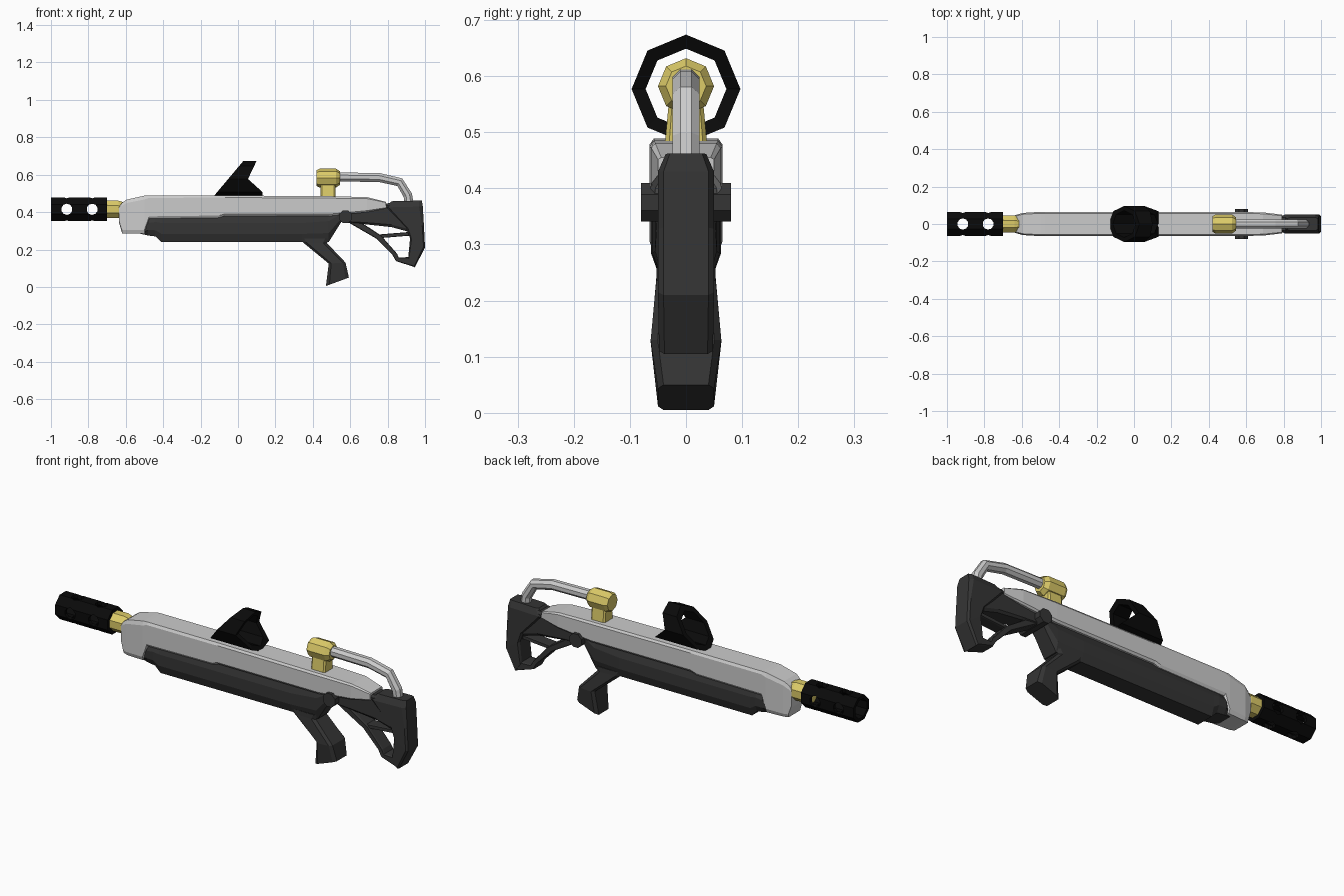
import bpy, math
from mathutils import Vector

if "Cube" in bpy.data.objects:
    bpy.data.objects.remove(bpy.data.objects["Cube"])


def material(name, rgb):
    m = bpy.data.materials.new(name)
    m.diffuse_color = (*rgb, 1)
    m.use_nodes = True
    m.node_tree.nodes["Principled BSDF"].inputs["Base Color"].default_value = m.diffuse_color
    return m


DARK = material("dark_polymer", (0.035, 0.035, 0.035))
BLACK = material("black_metal", (0.003, 0.003, 0.003))
BRASS = material("brass", (0.72, 0.6, 0.14))


def mesh_object(name, verts, faces, mat=None):
    me = bpy.data.meshes.new(name)
    me.from_pydata(verts, [], faces)
    ob = bpy.data.objects.new(name, me)
    bpy.context.collection.objects.link(ob)
    if mat:
        me.materials.append(mat)
    return ob


def loft(name, rings, mat=None, closed=False):
    """Skin equal-sized rings; cap the ends, or join last to first."""
    n, k = len(rings[0]), len(rings)
    verts = [p for r in rings for p in r]
    faces = []
    for i in range(k if closed else k - 1):
        a, b = i * n, (i + 1) % k * n
        faces += [(a + j, a + (j + 1) % n, b + (j + 1) % n, b + j) for j in range(n)]
    if not closed:
        faces += [tuple(range(n))[::-1], tuple(range((k - 1) * n, k * n))]
    ob = mesh_object(name, verts, faces, mat)
    import bmesh
    bm = bmesh.new()
    bm.from_mesh(ob.data)
    bmesh.ops.recalc_face_normals(bm, faces=bm.faces)
    bm.to_mesh(ob.data)
    bm.free()
    return ob


def slab(name, stations, mat=None, c=0.1, narrow=0.8):
    """Each station (ax, az, bx, bz, w): chamfered section from a to b, half width w."""
    rings = []
    for ax, az, bx, bz, w in stations:
        prof = [(0, narrow * w), (c, w), (1 - c, w), (1, narrow * w)]
        prof += [(t, -y) for t, y in reversed(prof)]
        rings.append([(ax + (bx - ax) * t, y, az + (bz - az) * t) for t, y in prof])
    return loft(name, rings, mat)


def circle_x(x, z, r, n=8, phase=0.0):
    return [(x, r * math.sin(phase + math.tau * i / n), z + r * math.cos(phase + math.tau * i / n))
            for i in range(n)]


def upright(rows):
    return [(x, zb, x, zt, w) for x, zb, zt, w in rows]


# upper receiver shell
slab("receiver", upright([
    (-0.635, 0.34, 0.43, 0.048), (-0.62, 0.287, 0.45, 0.052), (-0.595, 0.285, 0.467, 0.059),
    (-0.5, 0.285, 0.488, 0.065), (-0.475, 0.365, 0.489, 0.065), (-0.1, 0.37, 0.489, 0.065),
    (-0.07, 0.38, 0.489, 0.065), (0.5, 0.38, 0.485, 0.065), (0.69, 0.4, 0.48, 0.062),
    (0.79, 0.42, 0.455, 0.05)]), narrow=0.88)

# lower receiver and handguard
slab("lower_body", upright([
    (-0.525, 0.285, 0.3, 0.05), (-0.48, 0.275, 0.37, 0.062), (-0.44, 0.27, 0.38, 0.063),
    (-0.41, 0.24, 0.385, 0.062), (0.34, 0.24, 0.385, 0.06), (0.485, 0.24, 0.4, 0.055),
    (0.56, 0.36, 0.41, 0.05)]), DARK, c=0.3, narrow=0.75)

# grip
slab("grip", [(0.33, 0.26, 0.49, 0.26, 0.052), (0.345, 0.24, 0.475, 0.235, 0.053),
              (0.485, 0.125, 0.575, 0.13, 0.063), (0.47, 0.005, 0.593, 0.05, 0.05)],
     DARK, c=0.15, narrow=0.8)
bpy.data.objects["grip"].data.vertices.foreach_get  # flat low-poly mesh

# stock: butt, top bar, lower strut and thin brace
slab("stock_butt", [(0.82, 0.458, 0.983, 0.462, 0.036), (0.785, 0.425, 0.988, 0.43, 0.05),
                    (0.9, 0.31, 0.994, 0.33, 0.05), (0.92, 0.26, 1.0, 0.21, 0.05),
                    (0.91, 0.155, 0.945, 0.105, 0.048)], DARK)
slab("stock_top_bar", upright([(0.57, 0.345, 0.4, 0.045), (0.68, 0.335, 0.43, 0.045),
                               (0.82, 0.32, 0.45, 0.045), (0.93, 0.29, 0.44, 0.045)]), DARK)
slab("stock_strut", [(0.59, 0.345, 0.62, 0.37, 0.04), (0.74, 0.258, 0.765, 0.275, 0.038),
                     (0.825, 0.172, 0.85, 0.178, 0.038), (0.845, 0.138, 0.86, 0.157, 0.04),
                     (0.945, 0.106, 0.92, 0.16, 0.045)], DARK)
slab("stock_brace", upright([(0.745, 0.26, 0.28, 0.03), (0.93, 0.275, 0.295, 0.03)]), DARK)

# pivot pin through the stock hinge
bpy.ops.mesh.primitive_cylinder_add(vertices=8, radius=0.037, depth=0.16,
                                    location=(0.575, 0, 0.375),
                                    rotation=(math.pi / 2, math.pi / 8, 0))
pin = bpy.context.object
pin.name = "hinge_pin"
pin.data.materials.append(DARK)

# brass barrel collar
loft("barrel_collar", [circle_x(x, 0.415, r, 8, math.pi / 8)
                       for x, r in ((-0.72, 0.05), (-0.64, 0.05), (-0.6, 0.038))], BRASS)

# muzzle brake: octagonal tube with drilled ports
ph = math.pi / 8
brake = loft("muzzle_brake", [circle_x(x, 0.415, r, 8, ph) for x, r in (
    (-1.0, 0.068), (-0.7, 0.068), (-0.7, 0.05), (-1.0, 0.05))], BLACK, closed=True)
for x in (-0.915, -0.78):
    for rot in ((0, 0, 0), (math.pi / 2, 0, 0)):
        bpy.ops.mesh.primitive_cylinder_add(vertices=10, radius=0.03, depth=0.3,
                                            location=(x, 0, 0.415), rotation=rot)
        cutter = bpy.context.object
        mod = brake.modifiers.new("port", "BOOLEAN")
        mod.operation, mod.solver, mod.object = "DIFFERENCE", "EXACT", cutter
        bpy.context.view_layer.objects.active = brake
        bpy.ops.object.modifier_apply(modifier=mod.name)
        bpy.data.objects.remove(cutter)

# raked octagonal sight ring, narrow at the top and long at the base
def sight_ring(r, rear):
    ring = []
    for _, y, z in circle_x(0, 0.577, r):
        t = (z - 0.485) / 0.19
        if not rear:
            x = -0.13 + 0.16 * t
        elif z > 0.57:
            x = 0.05 + 0.05 * (z - 0.57) / 0.105
        else:
            x = 0.05 + 0.08 * min(1, (0.57 - z) / 0.06)
        ring.append((x, y, z))
    return ring


loft("sight_ring", [sight_ring(0.097, False), sight_ring(0.097, True),
                    sight_ring(0.072, True), sight_ring(0.072, False)], BLACK, closed=True)

# brass pipe fitting and its post
loft("pipe_fitting", [circle_x(x, 0.582, r) for x, r in (
    (0.42, 0.042), (0.435, 0.05), (0.525, 0.05), (0.545, 0.036))], BRASS)
slab("fitting_post", [(0.44, 0.475, 0.52, 0.475, 0.038), (0.44, 0.56, 0.52, 0.56, 0.03)], BRASS)

# bent grey pipe, mitred at each bend
path = [Vector(p) for p in ((0.53, 0.588), (0.755, 0.585), (0.865, 0.56), (0.908, 0.49), (0.915, 0.44))]
rings = []
for i, p in enumerate(path):
    d = (path[min(i + 1, len(path) - 1)] - path[max(i - 1, 0)]).normalized()
    rings.append([(p.x - d.y * c, s, p.y + d.x * c) for c, s in
                  ((0.026 * math.cos(a), 0.026 * math.sin(a))
                   for a in (math.tau * (j + 0.5) / 8 for j in range(8)))])
loft("bent_pipe", rings)
